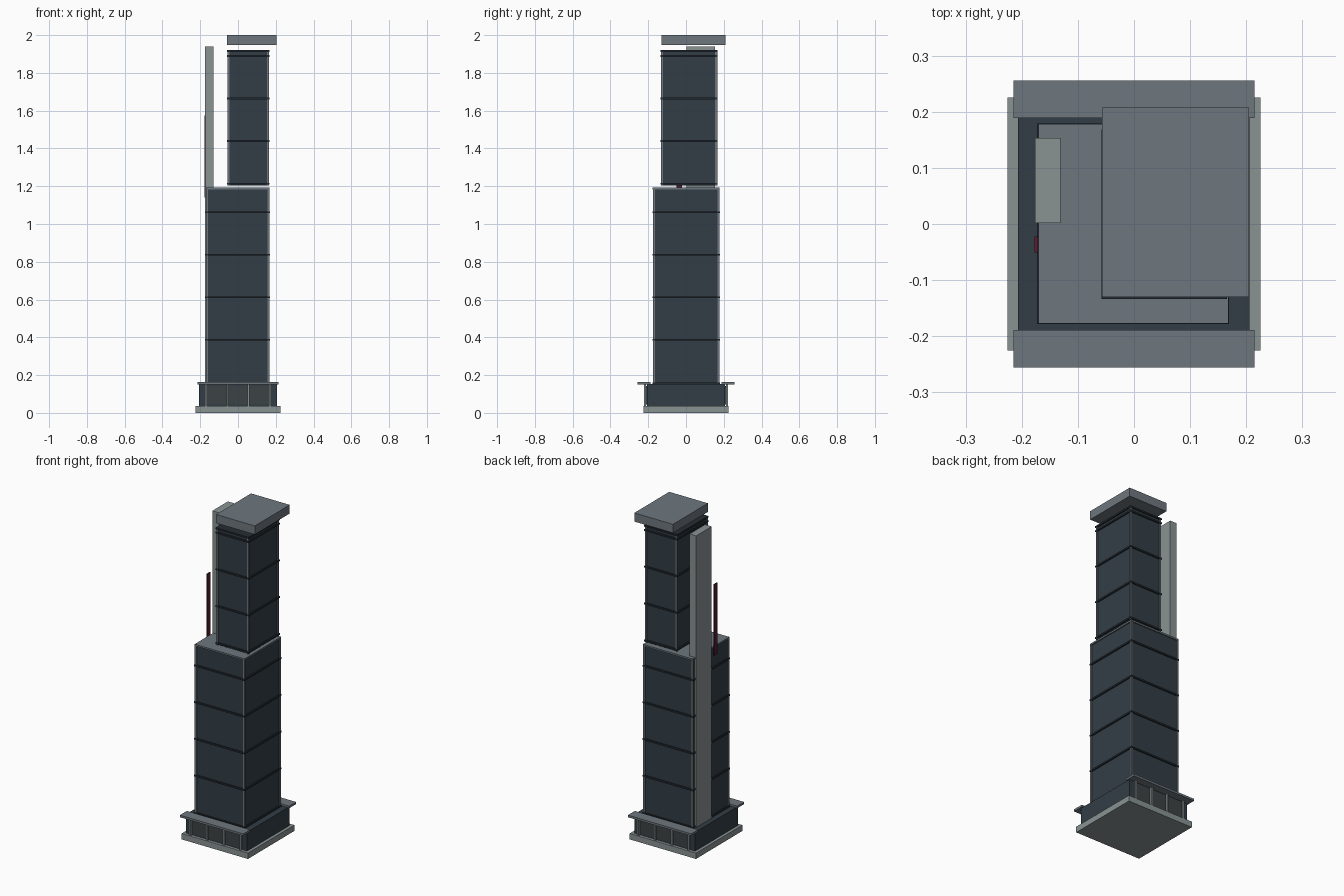
import bpy, bmesh

if "Cube" in bpy.data.objects:
    bpy.data.objects.remove(bpy.data.objects["Cube"])


def mat(name, rgb):
    m = bpy.data.materials.new(name)
    m.diffuse_color = (*rgb, 1)
    m.use_nodes = True
    m.node_tree.nodes["Principled BSDF"].inputs["Base Color"].default_value = m.diffuse_color
    return m


GLASS = mat("dark_glass", (0.032, 0.048, 0.060))
BAND = mat("band_dark", (0.018, 0.026, 0.034))
STONE = mat("stone", (0.25, 0.29, 0.29))
METAL = mat("metal", (0.155, 0.185, 0.21))
PANEL = mat("panel", (0.045, 0.055, 0.058))
RED = mat("red", (0.10, 0.012, 0.03))


def box(name, x, y, z, material):
    """Box from (min, max) extents on each axis."""
    bm = bmesh.new()
    bmesh.ops.create_cube(bm, size=1)
    for v in bm.verts:
        v.co = [r[0] if c < 0 else r[1] for c, r in zip(v.co, (x, y, z))]
    mesh = bpy.data.meshes.new(name)
    bm.to_mesh(mesh)
    bm.free()
    mesh.materials.append(material)
    ob = bpy.data.objects.new(name, mesh)
    bpy.context.collection.objects.link(ob)
    return ob


def grow(r, d):
    return (r[0] - d, r[1] + d)


def tower(name, x, y, z, bands):
    """Glass shaft with corner posts and thin floor bands."""
    box(name + "_shaft", x, y, z, GLASS)
    w = 0.011
    for i, px in enumerate((x[0], x[1])):
        for j, py in enumerate((y[0], y[1])):
            box(f"{name}_corner_post_{i}{j}", (px - w / 2, px + w / 2),
                (py - w / 2, py + w / 2), z, METAL)
    for i, bz in enumerate(bands):
        box(f"{name}_band_{i}", grow(x, 0.008), grow(y, 0.008),
            (bz - 0.005, bz + 0.005), BAND)


# Base and podium
box("base_slab", (-0.225, 0.225), (-0.225, 0.225), (0, 0.036), STONE)
box("podium", (-0.207, 0.206), (-0.207, 0.207), (0.036, 0.152), GLASS)

# Canopies, columns and window panels at front and back
for side, s in (("front", -1), ("back", 1)):
    def yr(a, b):
        return tuple(sorted((s * a, s * b)))
    box(side + "_canopy", (-0.215, 0.215), yr(0.189, 0.256), (0.15, 0.163), METAL)
    cols = [-0.17 + i * 0.1133 for i in range(4)]
    for i, cx in enumerate(cols):
        box(f"{side}_column_{i}", (cx - 0.005, cx + 0.005), yr(0.211, 0.223),
            (0.03, 0.152), STONE)
    for i in range(3):
        box(f"{side}_window_{i}", (cols[i] + 0.007, cols[i + 1] - 0.007),
            yr(0.205, 0.211), (0.045, 0.142), PANEL)

# Lower tower with its roof
tower("lower_tower", (-0.165, 0.161), (-0.170, 0.171), (0.15, 1.185),
      (0.157, 0.387, 0.612, 0.837, 1.062))
box("lower_roof", (-0.170, 0.168), (-0.177, 0.178), (1.183, 1.193), METAL)

# Upper tower and floating roof slab
tower("upper_tower", (-0.050, 0.158), (-0.126, 0.160), (1.203, 1.918),
      (1.213, 1.440, 1.665, 1.890, 1.916))
box("top_slab", (-0.057, 0.205), (-0.130, 0.208), (1.947, 2.0), METAL)

# Tall service core and red blade on the left side
box("service_core", (-0.176, -0.131), (0.002, 0.153), (0.15, 1.94), STONE)
box("red_blade", (-0.177, -0.171), (-0.051, -0.022), (1.14, 1.575), RED)
